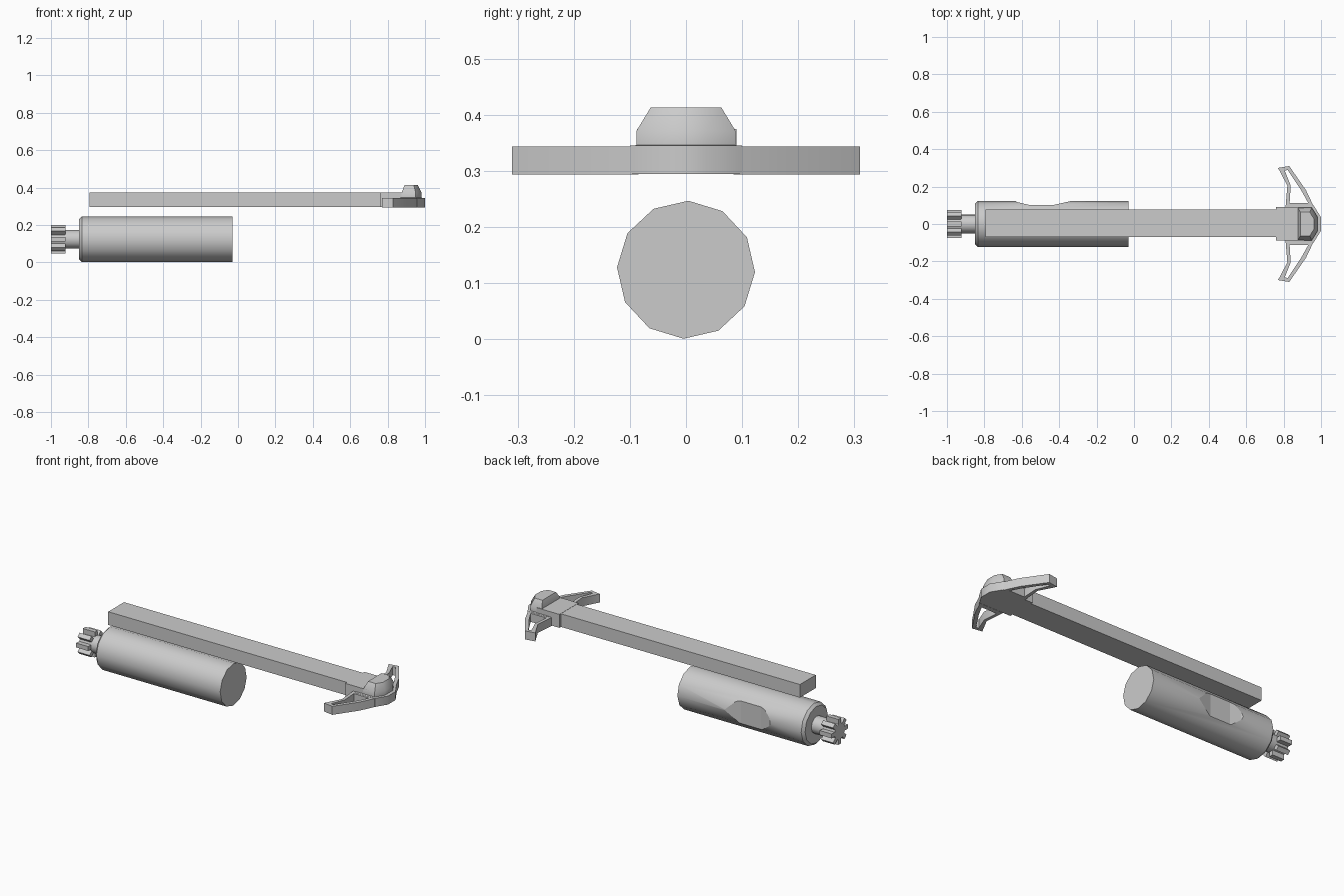
import bpy, bmesh, math

if "Cube" in bpy.data.objects:
    bpy.data.objects.remove(bpy.data.objects["Cube"])


def make(name, verts, faces, angle=35):
    me = bpy.data.meshes.new(name)
    me.from_pydata(verts, [], faces)
    bm = bmesh.new()
    bm.from_mesh(me)
    bmesh.ops.recalc_face_normals(bm, faces=bm.faces)
    bm.to_mesh(me)
    bm.free()
    ob = bpy.data.objects.new(name, me)
    bpy.context.collection.objects.link(ob)
    bpy.ops.object.select_all(action='DESELECT')
    ob.select_set(True)
    bpy.context.view_layer.objects.active = ob
    if angle:
        bpy.ops.object.shade_smooth_by_angle(angle=math.radians(angle))
    return ob


def loft(name, loops, angle=35):
    """Skin equal-length vertex loops and cap both ends."""
    n, m = len(loops[0]), len(loops)
    faces = [(k * n + i, k * n + (i + 1) % n, (k + 1) * n + (i + 1) % n, (k + 1) * n + i)
             for k in range(m - 1) for i in range(n)]
    faces += [tuple(range(n))[::-1], tuple(range((m - 1) * n, m * n))]
    return make(name, [v for l in loops for v in l], faces, angle)


def prism(name, outline, z0, z1):
    return loft(name, [[(x, y, z) for x, y in outline] for z in (z0, z1)], 0)


def ring(x, r, n, turn=0.0):
    return [(x, r * math.cos(2 * math.pi * i / n + turn),
             CZ + r * math.sin(2 * math.pi * i / n + turn)) for i in range(n)]


CZ = 0.124
TURN = math.radians(-2)

# Carrier cylinder with chamfered front rim
body = loft('carrier_body', [ring(-0.85, 0.108, 12, TURN), ring(-0.835, 0.123, 12, TURN),
                             ring(-0.03, 0.123, 12, TURN)])

# Shallow sloped scoop in the rear side of the carrier
cutter = prism('scoop_cutter', [(-0.65, 0.135), (-0.625, 0.117), (-0.56, 0.102), (-0.43, 0.102),
                                (-0.34, 0.122), (-0.30, 0.135)], -0.1, 0.35)
cutter.hide_render = True
mod = body.modifiers.new('scoop', 'BOOLEAN')
mod.operation = 'DIFFERENCE'
mod.solver = 'EXACT'
mod.object = cutter
bpy.ops.object.select_all(action='DESELECT')
bpy.context.view_layer.objects.active = body
body.select_set(True)
bpy.ops.object.modifier_apply(modifier=mod.name)
bpy.data.objects.remove(cutter)

# Neck and lugged head
loft('bolt_neck', [ring(-0.925, 0.05, 12, TURN), ring(-0.845, 0.05, 12, TURN)])


def lug_loop(x):
    pts = []
    for i in range(8):
        a = math.pi / 4 * i
        for r, d in ((0.047, -0.26), (0.076, -0.17), (0.076, 0.17), (0.047, 0.26)):
            pts.append((x, r * math.cos(a + d), CZ + r * math.sin(a + d)))
    return pts


loft('lugged_head', [lug_loop(-1.0), lug_loop(-0.922)], 0)

# Long handle bar and its wider rear block
prism('handle_bar', [(-0.795, -0.07), (0.77, -0.07), (0.77, 0.077), (-0.795, 0.077)], 0.297, 0.374)
prism('handle_block', [(0.76, -0.087), (0.91, -0.087), (0.91, 0.09), (0.76, 0.09)], 0.296, 0.375)


# Rear hump, tapering upwards
def hump(x0, x1, x2, y1, y2, z):
    return [(x0, -y1, z), (x1, -y1, z), (x2, -y2, z), (x2, y2, z), (x1, y1, z), (x0, y1, z)]


loft('handle_hump', [hump(0.83, 0.96, 1.0, 0.10, 0.035, 0.295), hump(0.83, 0.96, 1.0, 0.10, 0.035, 0.345),
                     hump(0.875, 0.95, 0.982, 0.088, 0.037, 0.346), hump(0.875, 0.95, 0.982, 0.088, 0.037, 0.372),
                     hump(0.89, 0.94, 0.962, 0.063, 0.028, 0.413)])

# Open-framed finger wings
outer = [(0.81, 0.085), (0.965, 0.085), (0.92, 0.18), (0.83, 0.31), (0.77, 0.30), (0.82, 0.205)]
inner = [(0.832, 0.112), (0.932, 0.112), (0.895, 0.178), (0.821, 0.289), (0.806, 0.285), (0.838, 0.205)]
for side, name in ((1, 'wing_left'), (-1, 'wing_right')):
    n = len(outer)
    loops = [[(x, side * y, z) for x, y in o]
             for o, z in ((outer, 0.294), (outer, 0.344), (inner, 0.344), (inner, 0.294))]
    faces = [(k * n + i, k * n + (i + 1) % n, (k + 1) % 4 * n + (i + 1) % n, (k + 1) % 4 * n + i)
             for k in range(4) for i in range(n)]
    make(name, [v for l in loops for v in l], faces)
